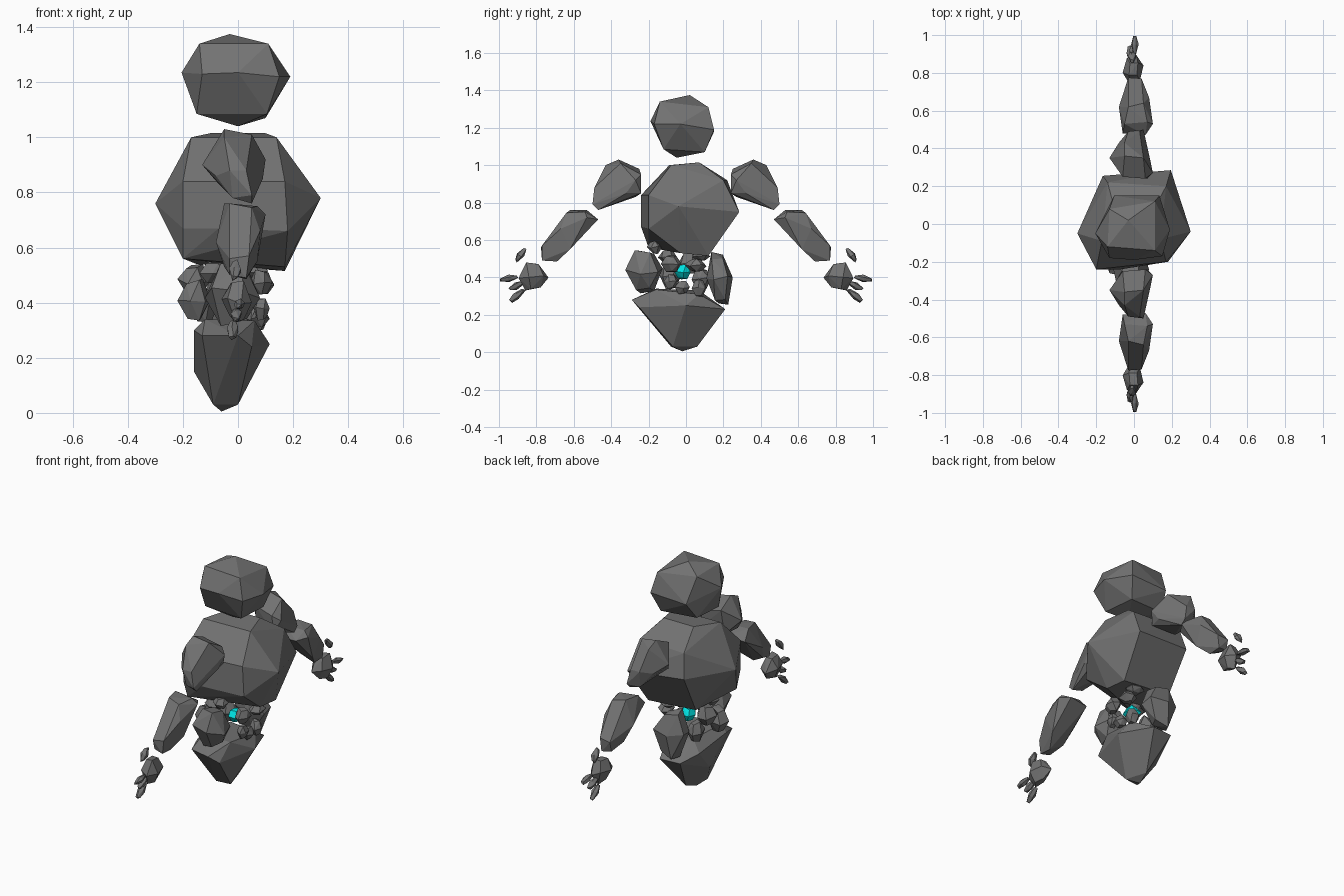
import bpy, bmesh, math, random
from mathutils import Vector, Matrix


def material(name, rgb):
    m = bpy.data.materials.new(name)
    m.diffuse_color = (*rgb, 1)
    return m


STONE = material("grey stone", (0.17, 0.17, 0.17))
GLOW = material("cyan crystal", (0.0, 0.75, 0.75))


def rock(name, points, mat=STONE, mirror=False):
    """Faceted boulder: convex hull of a few corner points."""
    bm = bmesh.new()
    for p in points:
        bm.verts.new(p)
    res = bmesh.ops.convex_hull(bm, input=bm.verts)
    loose = [v for v in bm.verts if not v.link_faces]
    bmesh.ops.delete(bm, geom=loose, context='VERTS')
    bmesh.ops.dissolve_limit(bm, angle_limit=math.radians(7),
                             verts=bm.verts, edges=bm.edges)
    bmesh.ops.recalc_face_normals(bm, faces=bm.faces)
    me = bpy.data.meshes.new(name)
    bm.to_mesh(me)
    bm.free()
    me.materials.append(mat)
    ob = bpy.data.objects.new(name, me)
    bpy.context.collection.objects.link(ob)
    if mirror:  # second copy on the other side of y = 0
        mod = ob.modifiers.new("other_side", 'MIRROR')
        mod.use_axis = (False, True, False)
        mod.use_mirror_merge = False
    return ob


def pebble(name, centre, half, seed, tilt=0, mat=STONE, mirror=False):
    """Small irregular stone from three jittered rings, fitted to a half size."""
    rnd = random.Random(seed)
    pts = []
    for z, r, n in ((-1, 0.5, 4), (0, 1, 6), (1, 0.55, 4)):
        turn = rnd.uniform(0, 1)
        for i in range(n):
            a = turn + math.tau * i / n
            k = r * rnd.uniform(0.88, 1.1)
            pts.append(Vector((k * math.cos(a), k * math.sin(a),
                               z + rnd.uniform(-0.18, 0.18))))
    for ax in range(3):  # fit exactly to the half size
        lo, hi = min(p[ax] for p in pts), max(p[ax] for p in pts)
        for p in pts:
            p[ax] = ((p[ax] - lo) / (hi - lo) * 2 - 1) * half[ax]
    rot = Matrix.Rotation(math.radians(tilt), 3, 'X')
    return rock(name, [rot @ p + Vector(centre) for p in pts], mat, mirror)


# head
rock("head", [
    (-.03, .02, 1.375), (-.14, -.12, 1.34), (.11, -.14, 1.34), (-.13, .08, 1.33),
    (.11, .12, 1.31), (-.205, -.05, 1.235), (-.13, -.18, 1.23), (0, -.19, 1.235),
    (.15, -.17, 1.22), (.19, -.03, 1.22), (.135, .15, 1.19), (-.105, .15, 1.18),
    (-.15, -.1, 1.085), (.105, -.12, 1.085), (.1, .1, 1.07), (-.13, .08, 1.08),
    (0, -.05, 1.04)])

# torso
rock("torso", [
    (-.17, -.09, 1.0), (.14, -.08, 1.0), (-.1, .07, 1.015), (.1, .07, 1.015),
    (.17, .2, .92), (-.14, .22, .92), (.195, .285, .75), (-.165, .255, .78),
    (.3, -.04, .78), (-.3, -.05, .76), (-.2, -.24, .84), (.17, -.2, .84),
    (-.2, -.24, .67), (.18, -.2, .66), (-.07, -.24, .67), (-.2, -.2, .56),
    (-.07, -.2, .59), (.17, -.03, .53), (.17, .12, .515), (-.15, .12, .54)])

# arms
rock("upper_arm", [
    (-.05, .36, 1.03), (.05, .35, 1.01), (-.06, .25, .98), (.06, .24, .95),
    (.1, .27, .92), (.07, .24, .85), (-.07, .27, .83), (-.13, .35, .9),
    (-.05, .43, 1.0), (.09, .32, .85), (.05, .47, .76), (-.02, .47, .78),
    (.05, .5, .79), (-.03, .49, .88), (.03, .49, .88), (-.08, .43, .86)], mirror=True)
rock("forearm", [
    (-.05, .53, .76), (.07, .54, .75), (-.03, .62, .76), (.05, .64, .745),
    (.1, .53, .72), (-.06, .48, .7), (.06, .47, .71), (-.08, .62, .62),
    (.08, .67, .66), (.04, .77, .57), (-.03, .775, .56), (.03, .77, .49),
    (-.03, .76, .5), (.03, .69, .485), (-.05, .67, .53), (.07, .62, .55)], mirror=True)

# hands: palm, thumb and three fingers
pebble("palm", (-.005, .815, .405), (.055, .08, .075), 4, mirror=True)
pebble("thumb", (-.01, .885, .52), (.022, .02, .045), 5, 35, mirror=True)
for i, (y, z, tilt, size) in enumerate(((.947, .395, 80, .05),
                                        (.905, .355, 65, .045),
                                        (.902, .305, 48, .05))):
    pebble(f"finger_{i + 1}", (.005 - .012 * i, y, z), (.02, .02, size), 6 + i,
           180 + tilt, mirror=True)

# pelvis
rock("pelvis", [
    (-.16, -.16, .30), (-.12, -.16, .34), (.06, -.16, .335), (0, -.29, .28),
    (-.13, -.26, .28), (.05, -.25, .24), (-.1, .07, .33), (.07, .07, .31),
    (.115, 0, .25), (.03, .21, .23), (-.1, .2, .23), (-.16, 0, .15),
    (-.16, .1, .27), (-.09, -.08, .03), (-.04, .06, .03), (0, -.07, .03),
    (-.06, -.02, .005)])

# waist: two big side stones around a glowing core
pebble("front_waist_stone", (-.02, -.225, .43), (.1, .1, .115), 11)
pebble("back_waist_stone", (-.03, .18, .395), (.1, .07, .145), 12, 6)
pebble("core", (0, -.02, .43), (.045, .045, .04), 13, mat=GLOW)

# waist: ring of small stones
small = [
    ((.0, -.17, .56), (.04, .04, .035)), ((.085, -.08, .475), (.04, .055, .045)),
    ((.09, .05, .465), (.04, .06, .035)), ((.06, .08, .515), (.05, .05, .025)),
    ((.08, -.02, .345), (.035, .04, .035)), ((.07, .07, .345), (.04, .04, .05)),
    ((.085, -.08, .375), (.03, .04, .04)), ((-.16, .02, .48), (.06, .065, .06)),
    ((-.16, -.08, .41), (.06, .06, .075)), ((-.12, .08, .39), (.05, .05, .06)),
    ((-.09, -.1, .51), (.05, .05, .04)),
]
for i, (c, h) in enumerate(small):
    pebble(f"waist_pebble_{i + 1}", c, h, 30 + i)
